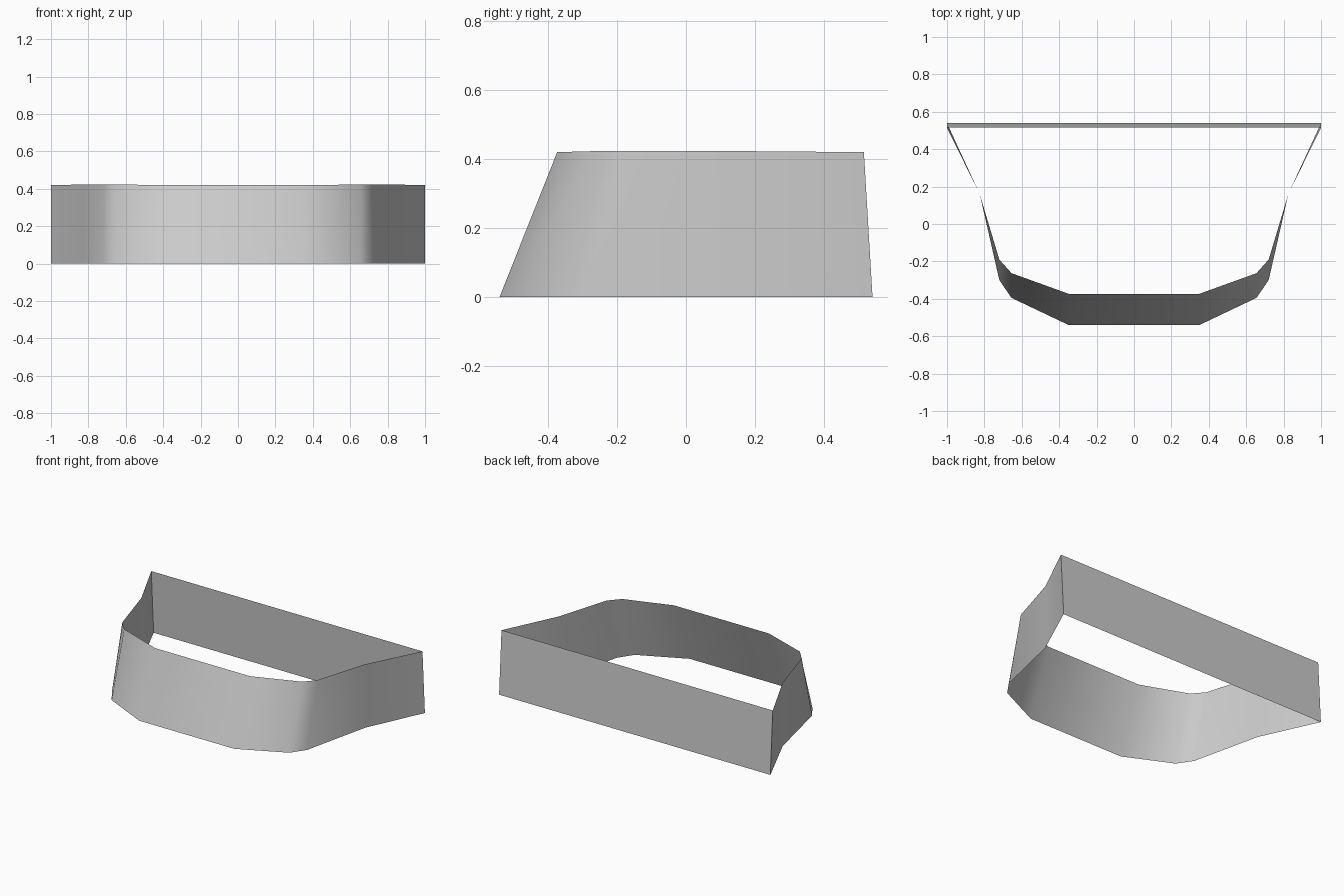
import bpy
import bmesh
import math

cube = bpy.data.objects.get("Cube")
if cube:
    bpy.data.objects.remove(cube, do_unlink=True)

# One light grey for the whole shell
GREY = (0.6, 0.6, 0.6, 1.0)
grey = bpy.data.materials.new("light grey")
grey.use_nodes = True
grey.diffuse_color = GREY
grey.node_tree.nodes["Principled BSDF"].inputs["Base Color"].default_value = GREY

# Half outline from front to rear corner: x, bottom y, top y, top z
half = [
    (0.35, -0.54, -0.373, 0.42),
    (0.655, -0.395, -0.263, 0.423),
    (0.72, -0.30, -0.19, 0.423),
    (0.825, 0.16, 0.16, 0.423),
    (1.0, 0.54, 0.515, 0.42),
]
outline = [(-x, b, t, z) for x, b, t, z in reversed(half)] + half

# Thin open-topped wall: curved front and sides, closed by a flat rear panel
bm = bmesh.new()
lower = [bm.verts.new((x, b, 0)) for x, b, t, z in outline]
upper = [bm.verts.new((x, t, z)) for x, b, t, z in outline]
count = len(outline)
for i in range(count):
    j = (i + 1) % count
    bm.faces.new((lower[i], lower[j], upper[j], upper[i]))

mesh = bpy.data.meshes.new("band_wall")
bm.to_mesh(mesh)
bm.free()
mesh.materials.append(grey)
wall = bpy.data.objects.new("band_wall", mesh)
bpy.context.collection.objects.link(wall)

# Smooth front curve with crisp rear corners
bpy.ops.object.select_all(action="DESELECT")
wall.select_set(True)
bpy.context.view_layer.objects.active = wall
bpy.ops.object.shade_smooth_by_angle(angle=math.radians(60))
